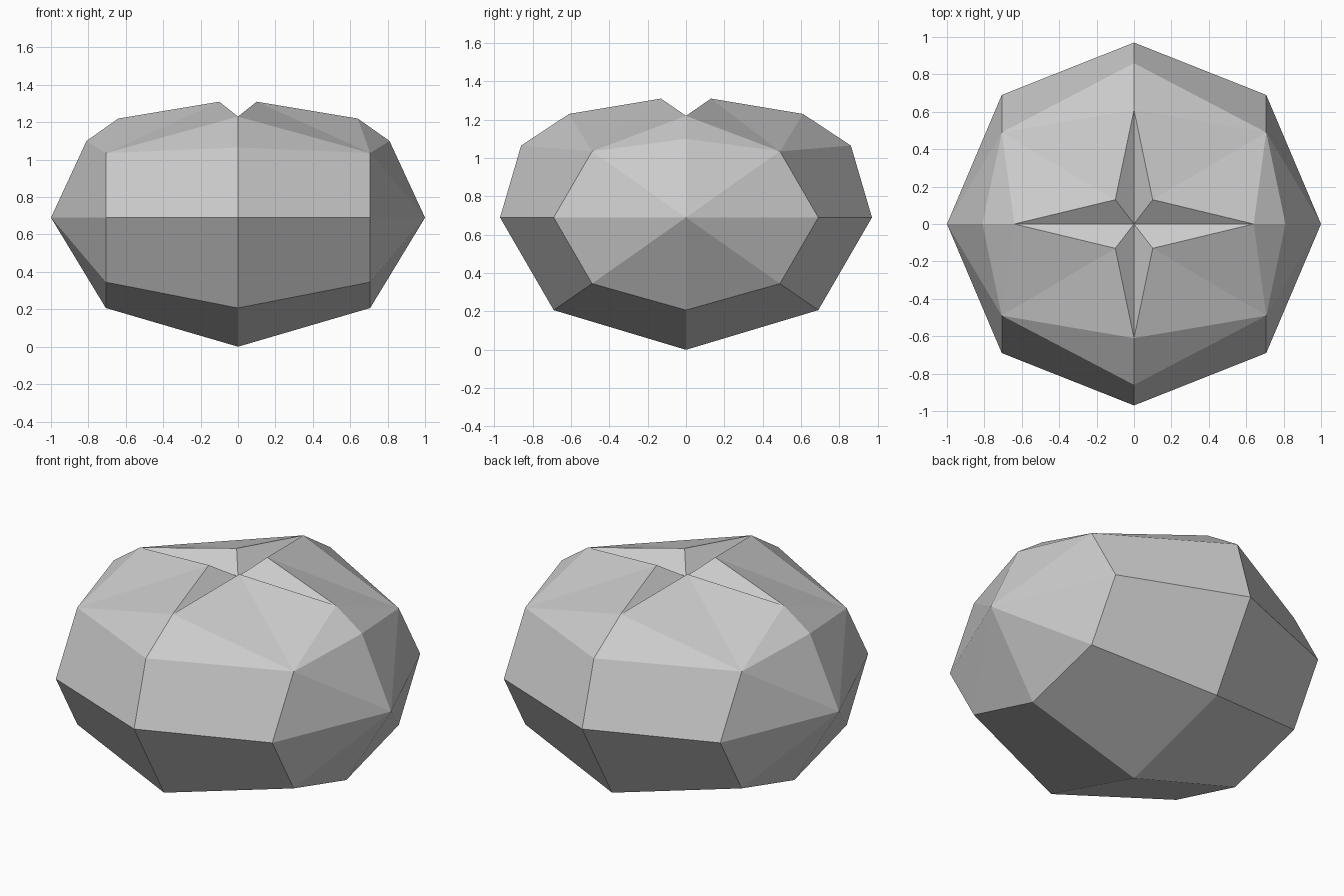
import bpy
import bmesh

# Remove the default cube
cube = bpy.data.objects.get("Cube")
if cube:
    bpy.data.objects.remove(cube, do_unlink=True)

# Single stone colour
grey = bpy.data.materials.new("plain_grey")
grey.use_nodes = True
grey.diffuse_color = (0.6, 0.6, 0.6, 1)
grey.node_tree.nodes["Principled BSDF"].inputs["Base Color"].default_value = grey.diffuse_color

# Corner points of one quarter of the body
points = {
    "pole": (1, 0, 0.69),
    "pit": (0, 0, 1.22),
    "peak": (0.1, 0.13, 1.31),
    "side_tip": (0.64, 0, 1.22),
    "end_tip": (0, 0.61, 1.23),
    "side_top": (0.81, 0, 1.1),
    "shoulder": (0.707, 0.49, 1.035),
    "end_top": (0, 0.86, 1.065),
    "waist": (0.707, 0.69, 0.69),
    "end_waist": (0, 0.97, 0.69),
    "hip": (0.707, 0.49, 0.345),
    "end_hip": (0, 0.69, 0.207),
    "side_base": (0.707, 0, 0.207),
    "base": (0, 0, 0),
}

facets = [
    # star-shaped hollow
    "pit side_tip peak", "pit peak end_tip",
    # crown
    "shoulder peak side_tip", "shoulder side_tip side_top",
    "shoulder end_tip peak", "shoulder end_top end_tip",
    # flanks and underside
    "shoulder waist end_waist end_top",
    "waist hip end_hip end_waist",
    "hip side_base base end_hip",
    # fan around the pole
    "pole side_top shoulder", "pole shoulder waist",
    "pole waist hip", "pole hip side_base",
]

# Reflect the quarter into all four quadrants and weld the seams
bm = bmesh.new()
for sx in (1, -1):
    for sy in (1, -1):
        verts = {n: bm.verts.new((x * sx, y * sy, z)) for n, (x, y, z) in points.items()}
        for facet in facets:
            bm.faces.new([verts[n] for n in facet.split()])
bmesh.ops.remove_doubles(bm, verts=bm.verts[:], dist=0.001)
bmesh.ops.recalc_face_normals(bm, faces=bm.faces[:])

mesh = bpy.data.meshes.new("faceted_stone")
bm.to_mesh(mesh)
bm.free()
mesh.materials.append(grey)
stone = bpy.data.objects.new("faceted_stone", mesh)
bpy.context.collection.objects.link(stone)
